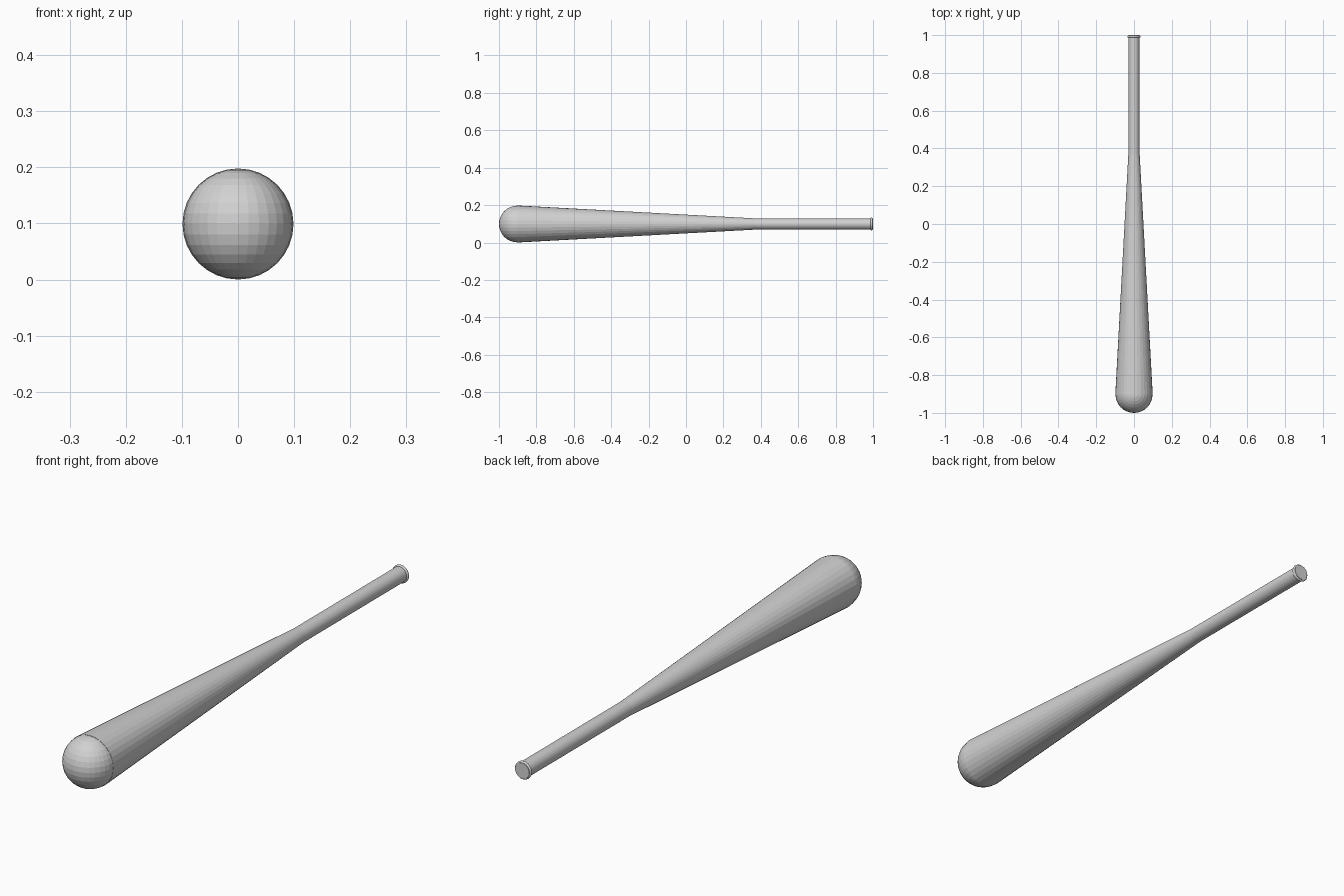
import bpy
import math

cube = bpy.data.objects.get("Cube")
if cube:
    bpy.data.objects.remove(cube, do_unlink=True)

AXIS_Z = 0.099
GRIP_R = 0.03
TIP_R = 0.098
TIP_Y = -0.902
TAPER_END = 0.37
ALONG_Y = (-math.pi / 2, 0, 0)

grey = bpy.data.materials.new("light_grey")
grey.use_nodes = True
grey.diffuse_color = (0.64, 0.64, 0.64, 1)
grey.node_tree.nodes["Principled BSDF"].inputs["Base Color"].default_value = (0.64, 0.64, 0.64, 1)


def finish(name):
    obj = bpy.context.object
    obj.name = name
    obj.data.materials.append(grey)
    return obj


def shaft(name, y0, y1, r0, r1):
    """Round section lying along y from y0 to y1."""
    bpy.ops.mesh.primitive_cone_add(vertices=32, radius1=r0, radius2=r1, depth=y1 - y0,
                                    location=(0, (y0 + y1) / 2, AXIS_Z), rotation=ALONG_Y)
    return finish(name)


# Rounded tip, tapered barrel and straight grip
bpy.ops.mesh.primitive_uv_sphere_add(segments=32, ring_count=16, radius=TIP_R,
                                     location=(0, TIP_Y, AXIS_Z))
finish("barrel_tip")
shaft("barrel", TIP_Y, TAPER_END, 0.099, GRIP_R)
shaft("grip", TAPER_END, 1.0, GRIP_R, GRIP_R)

# Thin rounded ring at the grip end
bpy.ops.mesh.primitive_torus_add(major_segments=48, minor_segments=12,
                                 major_radius=0.029, minor_radius=0.006,
                                 location=(0, 0.992, AXIS_Z), rotation=ALONG_Y)
finish("end_ring")
